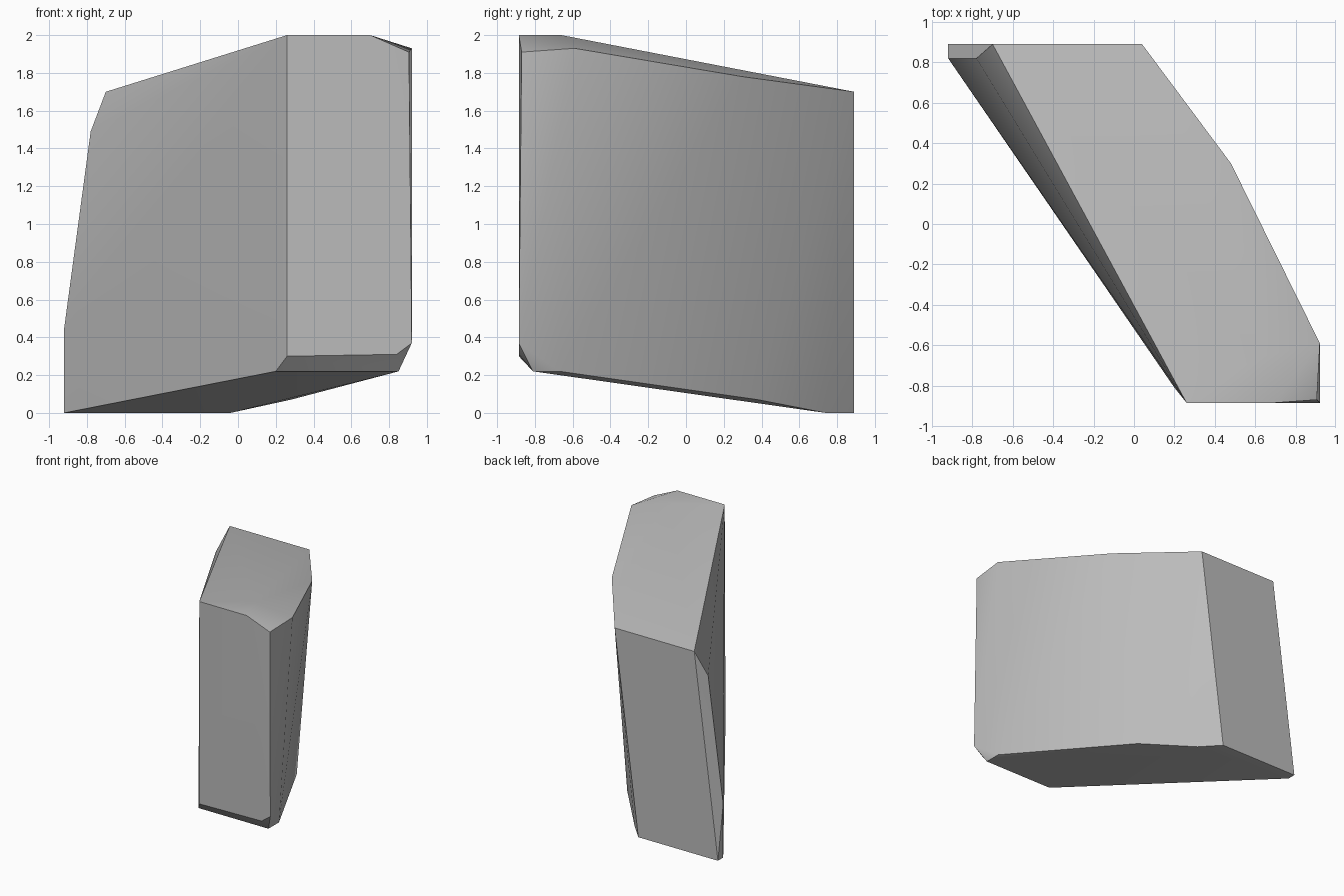
import bpy
import bmesh
import math
from mathutils import Vector

# Remove the default cube only
default_cube = bpy.data.objects.get("Cube")
if default_cube:
    bpy.data.objects.remove(default_cube, do_unlink=True)


def make_material(name, colour):
    material = bpy.data.materials.new(name)
    material.use_nodes = True
    material.diffuse_color = colour
    shader = next(n for n in material.node_tree.nodes if n.type == "BSDF_PRINCIPLED")
    shader.inputs["Base Color"].default_value = colour
    return material


def build_hull(name, corner_groups, material):
    """Wrap a tight faceted skin round the corner points."""
    bm = bmesh.new()
    for group in corner_groups:
        for corner in group:
            bm.verts.new(Vector(corner))
    result = bmesh.ops.convex_hull(bm, input=bm.verts[:])
    unused = {v for v in result["geom_interior"] + result["geom_unused"]
              if isinstance(v, bmesh.types.BMVert)}
    bmesh.ops.delete(bm, geom=list(unused), context="VERTS")
    # Merge the triangles that share one flat plane
    bmesh.ops.dissolve_limit(bm, angle_limit=math.radians(1),
                             verts=bm.verts[:], edges=bm.edges[:])
    bmesh.ops.recalc_face_normals(bm, faces=bm.faces[:])

    mesh = bpy.data.meshes.new(name)
    bm.to_mesh(mesh)
    bm.free()
    mesh.materials.append(material)
    obj = bpy.data.objects.new(name, mesh)
    bpy.context.collection.objects.link(obj)
    return obj


# Sloping top rim, from the front edge round to the back
top_rim = [
    (0.26, -0.885, 2), (0.70, -0.885, 2), (0.62, -0.66, 2),
    (0.905, -0.87, 1.91), (0.92, -0.59, 1.93),
    (0.48, 0.30, 1.78), (0.04, 0.89, 1.70), (-0.70, 0.89, 1.70),
]

# Chipped back corner on the narrow side
chipped_corner = [(-0.78, 0.82, 1.49), (-0.92, 0.82, 0.45)]

# Lower front edge with its small chamfer
front_chamfer = [
    (0.26, -0.885, 0.30), (0.84, -0.885, 0.31), (0.92, -0.885, 0.37),
    (0.20, -0.81, 0.22), (0.26, -0.81, 0.22),
    (0.85, -0.81, 0.22), (0.85, -0.67, 0.22),
]

# Base rim, falling towards the flat back foot
base_rim = [
    (0.28, 0.38, 0.07), (-0.04, 0.74, 0), (-0.18, 0.89, 0),
    (-0.92, 0.89, 0), (-0.92, 0.82, 0),
]

stone_grey = make_material("stone_grey", (0.5, 0.5, 0.5, 1))
rock = build_hull("rock_shard", [top_rim, chipped_corner, front_chamfer, base_rim], stone_grey)

# Soften the shallow facets and keep the strong edges crisp
bpy.ops.object.select_all(action="DESELECT")
rock.select_set(True)
bpy.context.view_layer.objects.active = rock
bpy.ops.object.shade_smooth_by_angle(angle=math.radians(30))
